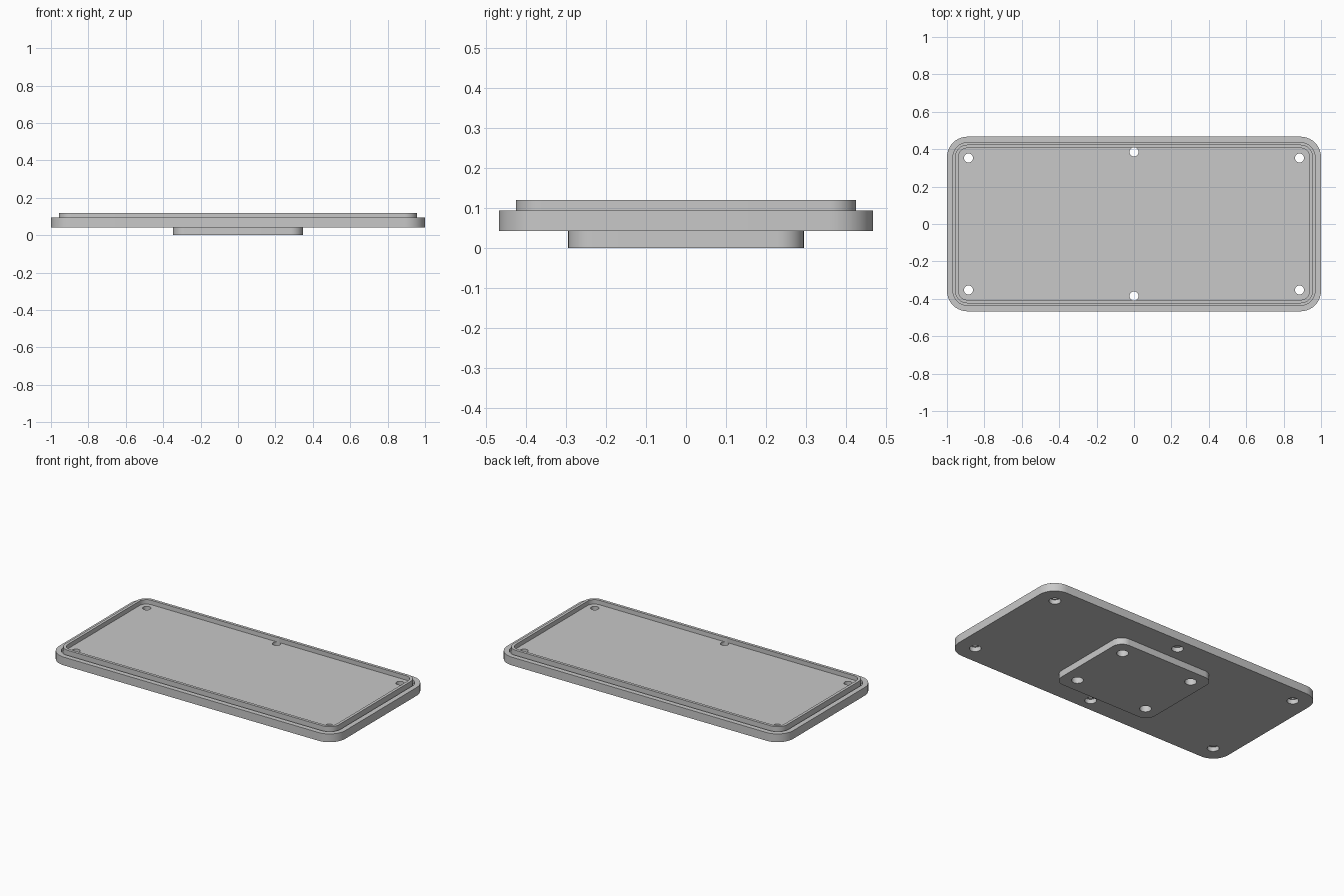
import bpy, bmesh, math

cube = bpy.data.objects.get("Cube")
if cube:
    bpy.data.objects.remove(cube, do_unlink=True)

grey = bpy.data.materials.new("plain grey")
grey.use_nodes = True
colour = (0.58, 0.58, 0.58, 1)
grey.diffuse_color = colour
grey.node_tree.nodes["Principled BSDF"].inputs["Base Color"].default_value = colour


def rounded_loop(bm, hx, hy, radius, z, steps=10):
    """Ring of vertices around a rounded rectangle."""
    verts = []
    for quarter, (sx, sy) in enumerate([(1, 1), (-1, 1), (-1, -1), (1, -1)]):
        for i in range(steps + 1):
            a = (quarter + i / steps) * math.pi / 2
            verts.append(bm.verts.new((sx * (hx - radius) + radius * math.cos(a),
                                       sy * (hy - radius) + radius * math.sin(a), z)))
    return verts


def finish(bm, name):
    bmesh.ops.recalc_face_normals(bm, faces=bm.faces)
    mesh = bpy.data.meshes.new(name)
    bm.to_mesh(mesh)
    bm.free()
    mesh.materials.append(grey)
    obj = bpy.data.objects.new(name, mesh)
    bpy.context.collection.objects.link(obj)
    return obj


def rounded_solid(name, hx, hy, radius, profile):
    """Solid from (inset, height) steps, capped at both ends."""
    bm = bmesh.new()
    loops = [rounded_loop(bm, hx - d, hy - d, radius - d, z) for d, z in profile]
    for low, high in zip(loops, loops[1:]):
        n = len(low)
        for i in range(n):
            j = (i + 1) % n
            bm.faces.new((low[i], low[j], high[j], high[i]))
    bm.faces.new(loops[0])
    bm.faces.new(loops[-1])
    return finish(bm, name)


def drill(target, name, points, radius, z0, z1):
    """Cut round holes between two heights."""
    bm = bmesh.new()
    for x, y in points:
        made = bmesh.ops.create_cone(bm, cap_ends=True, segments=32, radius1=radius,
                                     radius2=radius, depth=z1 - z0)
        bmesh.ops.translate(bm, verts=made["verts"], vec=(x, y, (z0 + z1) / 2))
    cutter = finish(bm, name)
    mod = target.modifiers.new(name, 'BOOLEAN')
    mod.operation = 'DIFFERENCE'
    mod.solver = 'EXACT'
    mod.object = cutter
    bpy.context.view_layer.objects.active = target
    bpy.ops.object.modifier_apply(modifier=mod.name)
    bpy.data.objects.remove(cutter, do_unlink=True)


# Lid plate: outer wall, rim, seal groove, raised lip, recessed floor
lid = rounded_solid("lid_plate", 1.0, 0.467, 0.11, [
    (0, 0.042), (0, 0.094), (0.032, 0.094), (0.032, 0.076), (0.043, 0.076),
    (0.043, 0.12), (0.061, 0.12), (0.061, 0.092)])

# Mounting pad underneath
pad = rounded_solid("mounting_pad", 0.347, 0.294, 0.065, [(0, 0), (0, 0.044)])

# Screw holes with wider bores on the underside
signs = [(sx, sy) for sx in (-1, 1) for sy in (-1, 1)]
screws = [(sx * 0.885, sy * 0.353) for sx, sy in signs] + [(0, -0.385), (0, 0.385)]
drill(lid, "screw_holes", screws, 0.024, 0, 0.2)
drill(lid, "screw_bores", screws, 0.034, 0, 0.07)

# Blind holes in the pad
drill(pad, "pad_holes", [(sx * 0.253, sy * 0.2) for sx, sy in signs], 0.034, -0.1, 0.038)

# Smooth rounded walls, keep edges sharp
bpy.ops.object.select_all(action='DESELECT')
for obj in (lid, pad):
    obj.select_set(True)
bpy.context.view_layer.objects.active = lid
bpy.ops.object.shade_smooth_by_angle(angle=math.radians(30))
